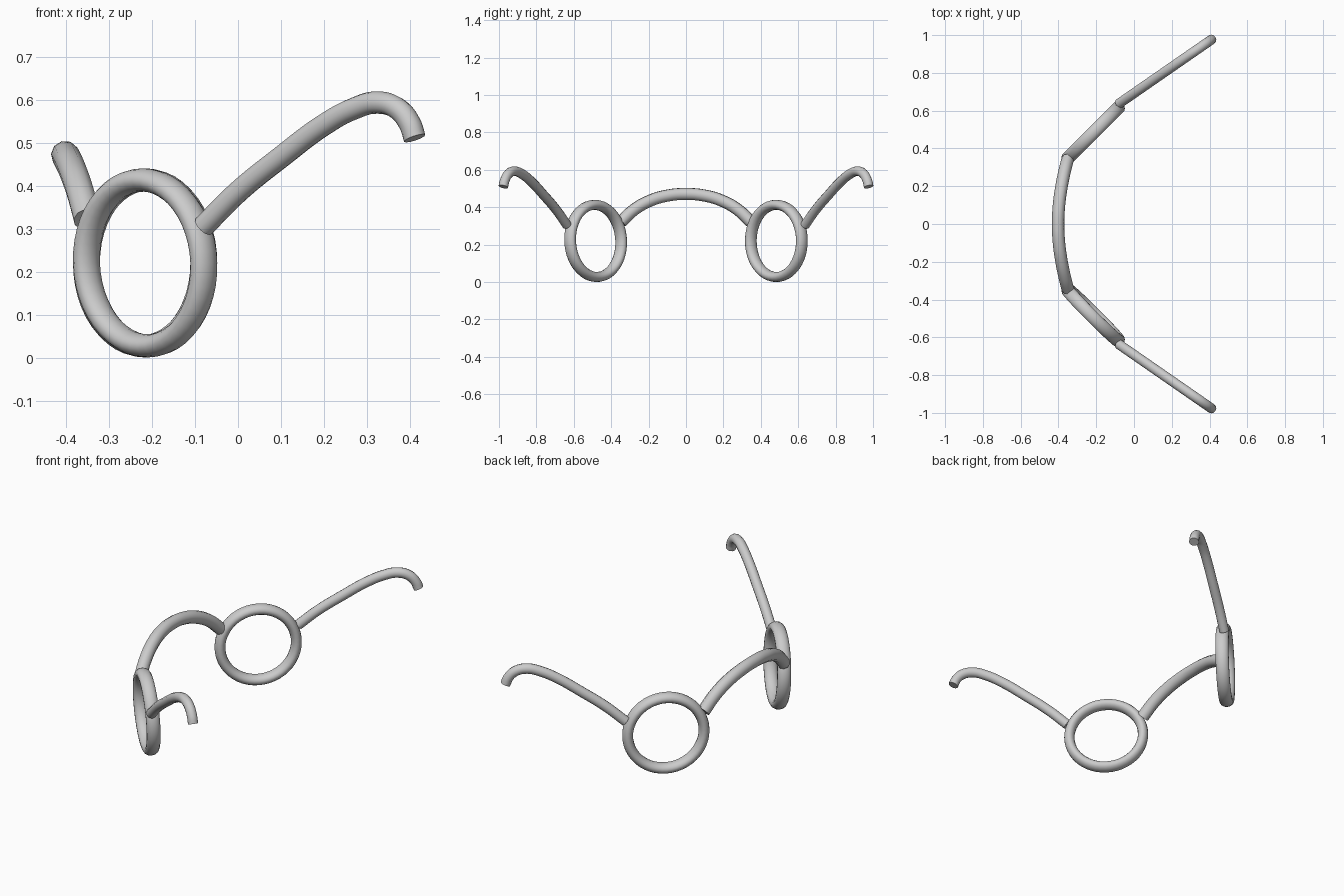
import bpy
import math

if "Cube" in bpy.data.objects:
    bpy.data.objects.remove(bpy.data.objects["Cube"])


def tube(name, points, radius, bevel_res):
    """Capped round tube along a smooth path."""
    cu = bpy.data.curves.new(name, 'CURVE')
    cu.dimensions = '3D'
    cu.bevel_depth = radius
    cu.bevel_resolution = bevel_res
    cu.use_fill_caps = True
    cu.resolution_u = 6
    sp = cu.splines.new('BEZIER')
    sp.bezier_points.add(len(points) - 1)
    for bp, p in zip(sp.bezier_points, points):
        bp.co = p
        bp.handle_left_type = bp.handle_right_type = 'AUTO'
    sp.use_smooth = True
    ob = bpy.data.objects.new(name, cu)
    bpy.context.collection.objects.link(ob)
    return ob


def rim(name, side, tilt):
    """Lens rim: torus a little deeper than it is wide."""
    bpy.ops.mesh.primitive_torus_add(
        major_segments=48, minor_segments=14,
        major_radius=0.193, minor_radius=0.027,
        location=(-0.216, side * 0.483, 0.22),
        rotation=(math.radians(90 + tilt), 0, math.radians(45 * side)))
    ob = bpy.context.object
    ob.name = name
    ob.scale.z = 1.3
    bpy.ops.object.shade_smooth_by_angle(angle=math.radians(60))


# Side arm profile in x and z; y follows x in a straight line
arm = [(-0.08, 0.305), (0.0, 0.385), (0.1, 0.466), (0.2, 0.541),
       (0.27, 0.579), (0.325, 0.593), (0.372, 0.578), (0.4, 0.543),
       (0.411, 0.51)]

for label, side, tilt in (("left", -1, 2.5), ("right", 1, 0)):
    rim(label + "_rim", side, tilt)
    tube(label + "_arm",
         [(x, side * (0.637 + (x + 0.08) * 0.692), z) for x, z in arm],
         0.026, 4)

# Arched bridge between the rims
half = [(-0.350, 0.347, 0.322), (-0.367, 0.28, 0.385),
        (-0.385, 0.19, 0.436), (-0.398, 0.09, 0.464)]
bridge = [(x, -y, z) for x, y, z in half] + [(-0.402, 0, 0.471)] + half[::-1]
tube("bridge", bridge, 0.033, 3)
